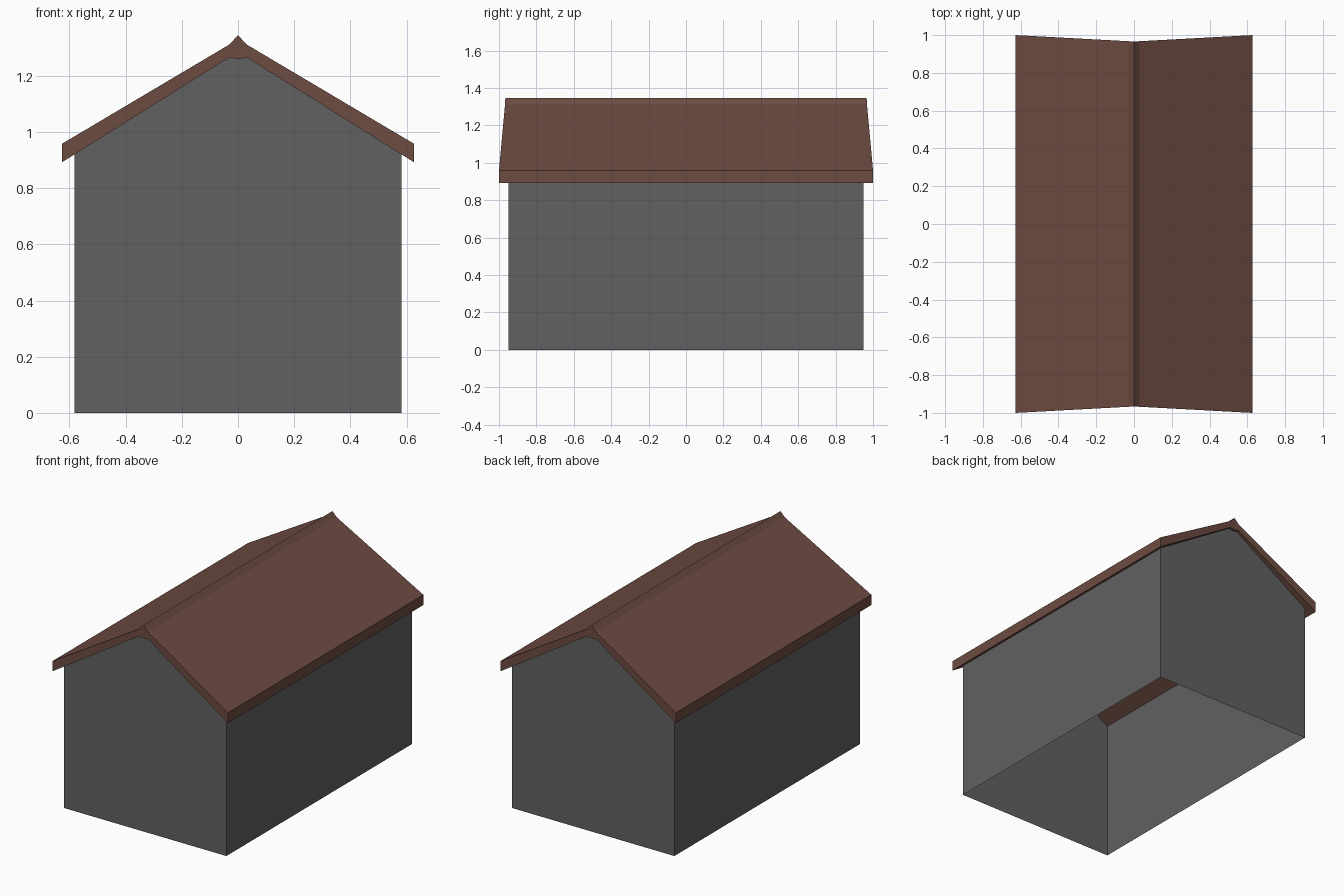
import bpy
import bmesh

cube = bpy.data.objects.get("Cube")
if cube:
    bpy.data.objects.remove(cube, do_unlink=True)


def make_material(name, color):
    mat = bpy.data.materials.new(name)
    mat.use_nodes = True
    mat.diffuse_color = (*color, 1)
    mat.node_tree.nodes["Principled BSDF"].inputs["Base Color"].default_value = (*color, 1)
    return mat


def mirrored(half):
    """Complete a right-hand profile running from the outside to the centre line."""
    return half + [(-x, z) for x, z in reversed(half) if x > 0]


def extrude_profile(name, profile, depth, mat, open_edges=()):
    """Run an x-z profile from front to back; depth(x) gives the half length."""
    bm = bmesh.new()
    front = [bm.verts.new((x, -depth(x), z)) for x, z in profile]
    back = [bm.verts.new((x, depth(x), z)) for x, z in profile]
    count = len(profile)
    caps = [bm.faces.new(front), bm.faces.new(back[::-1])]
    for i in range(count):
        if i not in open_edges:
            j = (i + 1) % count
            bm.faces.new((front[i], back[i], back[j], front[j]))
    # Split the concave end caps cleanly
    bmesh.ops.triangulate(bm, faces=caps)
    bmesh.ops.recalc_face_normals(bm, faces=bm.faces)
    mesh = bpy.data.meshes.new(name)
    bm.to_mesh(mesh)
    bm.free()
    mesh.materials.append(mat)
    obj = bpy.data.objects.new(name, mesh)
    bpy.context.collection.objects.link(obj)
    return obj


grey = make_material("wall grey", (0.120, 0.120, 0.120))
brown = make_material("roof brown", (0.153, 0.072, 0.053))

# Roof section: upper surface with a raised ridge, and the underside
EAVE_X, RIDGE_X = 0.627, 0.03
upper = mirrored([(EAVE_X, 0.958), (RIDGE_X, 1.312), (0, 1.345)])
under = mirrored([(EAVE_X, 0.892), (RIDGE_X, 1.266), (0, 1.259)])

# Roof, slightly longer at the eaves than at the ridge
extrude_profile("roof", upper + under[::-1],
                lambda x: 0.966 + 0.034 * abs(x) / EAVE_X, brown)

# Walls: thin shell with gables, open to the ground and the roof underside
WALL_X = 0.582
wall_top = 0.892 + (EAVE_X - WALL_X) * (1.266 - 0.892) / (EAVE_X - RIDGE_X)
walls = mirrored([(WALL_X, 0), (WALL_X, wall_top), (RIDGE_X, 1.266), (0, 1.259)])
side_edges = (0, len(walls) - 2)
extrude_profile("walls", walls, lambda x: 0.95, grey,
                [i for i in range(len(walls)) if i not in side_edges])
